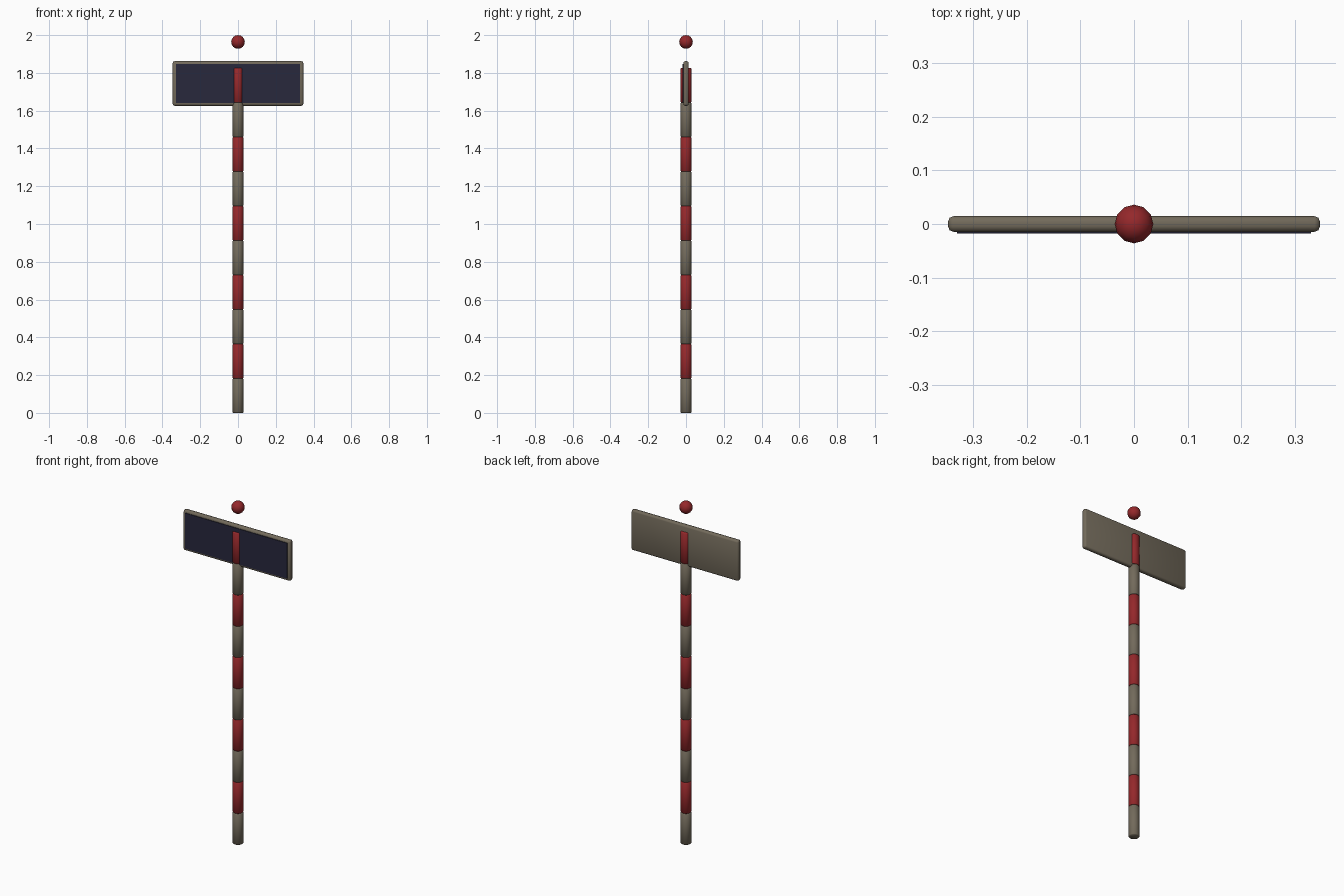
import bpy
import math

if "Cube" in bpy.data.objects:
    bpy.data.objects.remove(bpy.data.objects["Cube"])


def material(name, rgb):
    m = bpy.data.materials.new(name)
    m.diffuse_color = (*rgb, 1.0)
    m.use_nodes = True
    m.node_tree.nodes["Principled BSDF"].inputs["Base Color"].default_value = m.diffuse_color
    return m


GREY = material("weathered_grey", (0.17, 0.145, 0.105))
RED = material("signal_red", (0.30, 0.021, 0.024))
NAVY = material("dark_navy", (0.021, 0.021, 0.046))


def finish(name, mat, bevel=0.0, segments=1):
    """Name and colour the active object, round its edges, shade it smooth."""
    ob = bpy.context.object
    ob.name = name
    ob.data.materials.append(mat)
    if bevel:
        mod = ob.modifiers.new("rounded_edges", 'BEVEL')
        mod.width = bevel
        mod.segments = segments
        mod.limit_method = 'ANGLE'
        mod.angle_limit = math.radians(40)
        bpy.ops.object.modifier_apply(modifier=mod.name)
    bpy.ops.object.shade_smooth_by_angle(angle=math.radians(50))
    return ob


def box(name, size, loc, mat, bevel=0.0, segments=1):
    bpy.ops.mesh.primitive_cube_add(size=1, location=loc)
    bpy.context.object.scale = size
    bpy.ops.object.transform_apply(location=False, rotation=False, scale=True)
    return finish(name, mat, bevel, segments)


# Striped pole: ten stacked bands with softened rims
BANDS, BAND_H, POLE_R = 10, 0.1825, 0.029
for i in range(BANDS):
    bpy.ops.mesh.primitive_cylinder_add(
        vertices=16, radius=POLE_R, depth=BAND_H,
        location=(0, 0, (i + 0.5) * BAND_H))
    finish(f"pole_band_{i + 1}", RED if i % 2 else GREY, 0.004, 1)

# Sign board with rounded rim, and the dark panel on its front
box("sign_board", (0.692, 0.029, 0.236), (0, 0, 1.744), GREY, 0.01, 2)
box("sign_panel", (0.658, 0.004, 0.208), (0, -0.016, 1.744), NAVY)

# Ball floating above the pole
bpy.ops.mesh.primitive_uv_sphere_add(
    segments=12, ring_count=8, radius=0.036, location=(0, 0, 1.964))
finish("top_ball", RED)
